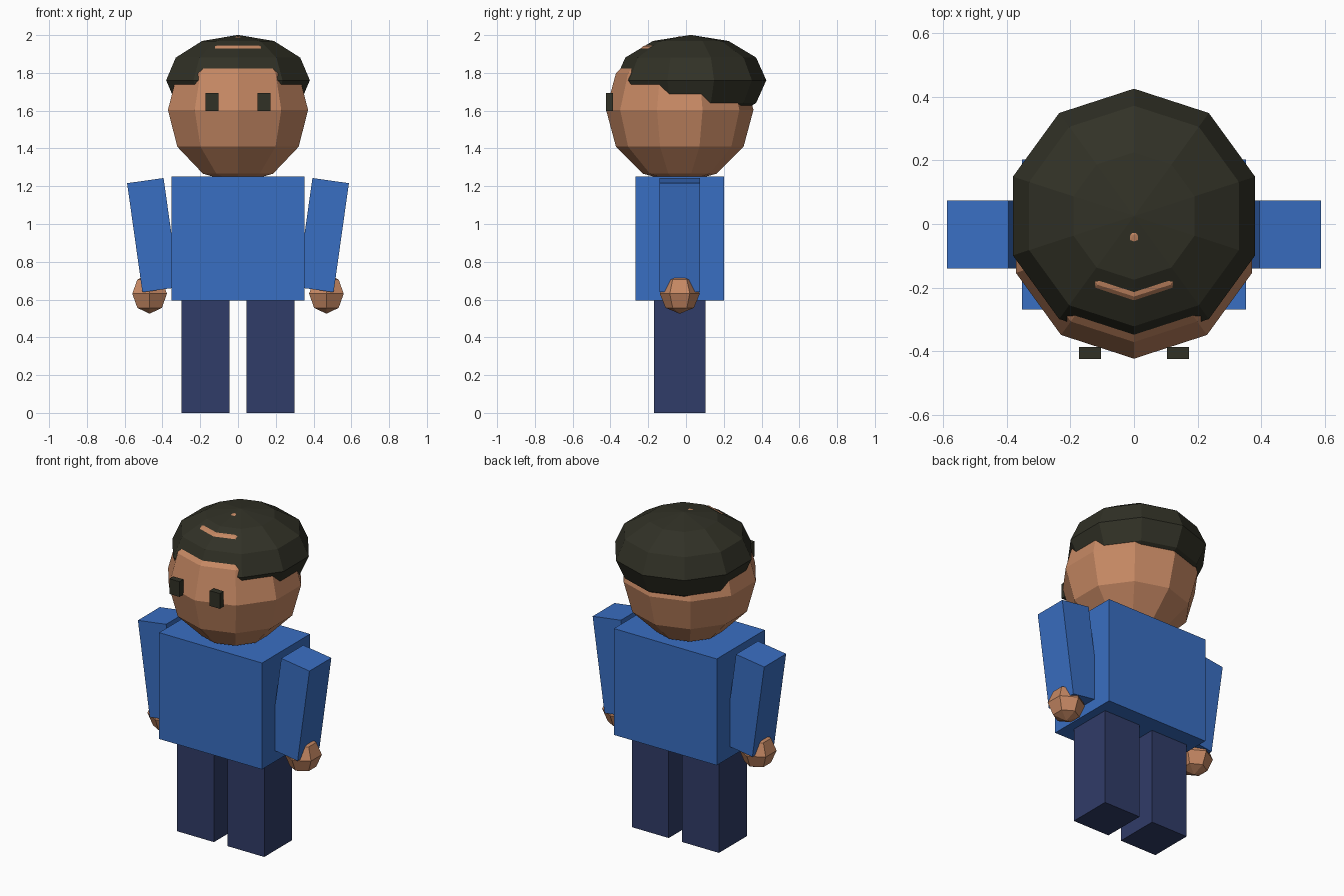
import bpy, bmesh, math
from mathutils import Matrix, Vector

if "Cube" in bpy.data.objects:
    bpy.data.objects.remove(bpy.data.objects["Cube"])


def material(name, rgb):
    """Flat material from 0-255 sRGB values."""
    m = bpy.data.materials.new(name)
    lin = [((c / 255 + 0.055) / 1.055) ** 2.4 for c in rgb]
    m.diffuse_color = (*lin, 1)
    m.use_nodes = True
    m.node_tree.nodes["Principled BSDF"].inputs["Base Color"].default_value = m.diffuse_color
    return m


SKIN = material("skin", (199, 137, 100))
HAIR = material("dark_hair", (49, 49, 38))
BLUE = material("blue_shirt", (57, 110, 194))
NAVY = material("navy_trousers", (48, 60, 104))

Y = -0.033  # depth centre of the body


def finish(name, bm, mat, center, tilt=0):
    bm.transform(Matrix.Translation(Vector(center)) @ Matrix.Rotation(tilt, 4, 'Y'))
    mesh = bpy.data.meshes.new(name)
    bm.to_mesh(mesh)
    bm.free()
    mesh.materials.append(mat)
    ob = bpy.data.objects.new(name, mesh)
    bpy.context.collection.objects.link(ob)
    return ob


def box(name, mat, center, size, tilt=0):
    bm = bmesh.new()
    bmesh.ops.create_cube(bm, size=1, matrix=Matrix.Diagonal((*size, 1)))
    return finish(name, bm, mat, center, tilt)


def ball(name, mat, center, radius, segments, rings, height=1):
    """Low-poly sphere with a meridian facing the front."""
    bm = bmesh.new()
    bmesh.ops.create_uvsphere(bm, u_segments=segments, v_segments=rings, radius=radius)
    rim = max(bm.verts, key=lambda v: v.co.xy.length)
    turn = math.pi / 2 - math.atan2(rim.co.y, rim.co.x)
    bm.transform(Matrix.Diagonal((1, 1, height, 1)) @ Matrix.Rotation(turn, 4, 'Z'))
    return finish(name, bm, mat, center)


# Head, with a flattened hair cap whose hairline is where the two intersect
ball("head", SKIN, (0, Y, 1.604), 0.39, 10, 6)
ball("hair", HAIR, (0, 0.025, 1.761), 0.40, 10, 6, height=0.6)

# Body
box("torso", BLUE, (0, Y, 0.923), (0.704, 0.47, 0.658))

# Mirrored parts
for side, s in (("left", -1), ("right", 1)):
    box(f"{side}_eye", HAIR, (s * 0.138, -0.4055, 1.646), (0.07, 0.038, 0.094))
    box(f"{side}_arm", BLUE, (s * 0.45, Y, 0.941), (0.195, 0.214, 0.583),
        s * math.radians(8))
    ball(f"{side}_hand", SKIN, (s * 0.468, Y, 0.631), 0.106, 6, 4)
    box(f"{side}_leg", NAVY, (s * 0.172, Y, 0.30), (0.252, 0.272, 0.60))
